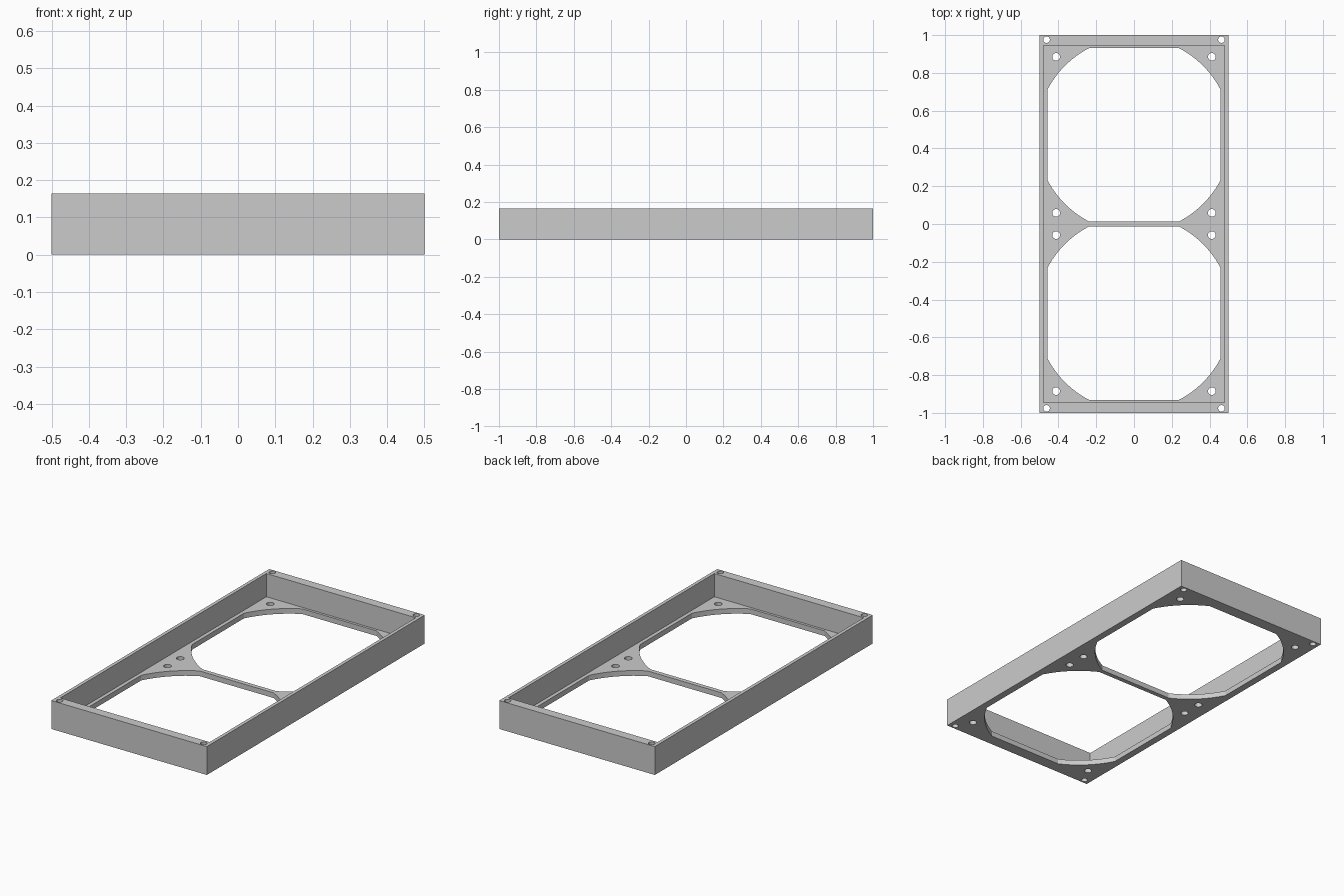
import bpy, bmesh
from math import pi, sin, cos, acos, sqrt

cube = bpy.data.objects.get("Cube")
if cube:
    bpy.data.objects.remove(cube, do_unlink=True)

HEIGHT, FLOOR = 0.165, 0.03
BAY_Y, BAY_HALF, BAY_RADIUS = 0.472, 0.459, 0.517

grey = bpy.data.materials.new("light_grey")
grey.use_nodes = True
COLOUR = (0.60, 0.60, 0.60, 1)
grey.diffuse_color = COLOUR
grey.node_tree.nodes["Principled BSDF"].inputs["Base Color"].default_value = COLOUR


def prism(bm, outline, z0, z1):
    """Extrude a counter-clockwise outline between two heights."""
    face = bm.faces.new([bm.verts.new((x, y, z0)) for x, y in outline])
    top = bmesh.ops.extrude_face_region(bm, geom=[face])["geom"]
    verts = [v for v in top if isinstance(v, bmesh.types.BMVert)]
    bmesh.ops.translate(bm, verts=verts, vec=(0, 0, z1 - z0))


def rectangle(hx, hy):
    return [(-hx, -hy), (hx, -hy), (hx, hy), (-hx, hy)]


def circle(cx, cy, r, n=24):
    return [(cx + r * cos(2 * pi * i / n), cy + r * sin(2 * pi * i / n)) for i in range(n)]


def bay(cy, steps=12):
    """Square opening whose corners are rounded by a larger circle."""
    start = acos(BAY_HALF / BAY_RADIUS)
    sweep = pi / 2 - 2 * start
    angles = [q * pi / 2 + start + sweep * i / steps for q in range(4) for i in range(steps + 1)]
    return [(BAY_RADIUS * cos(a), cy + BAY_RADIUS * sin(a)) for a in angles]


def make_object(name, prisms):
    bm = bmesh.new()
    for outline, z0, z1 in prisms:
        prism(bm, outline, z0, z1)
    bmesh.ops.recalc_face_normals(bm, faces=bm.faces[:])
    mesh = bpy.data.meshes.new(name)
    bm.to_mesh(mesh)
    bm.free()
    mesh.materials.append(grey)
    obj = bpy.data.objects.new(name, mesh)
    bpy.context.collection.objects.link(obj)
    return obj


# Tray body
frame = make_object("double_bay_frame", [(rectangle(0.5, 1.0), 0, HEIGHT)])

# Shallow cavity, leaving thin side walls and thicker end walls
cavity = make_object("cavity_cutter", [(rectangle(0.48, 0.946), FLOOR, HEIGHT + 0.1)])

# Two bays, their mounting holes and the corner screw holes
outlines = []
for sy in (-1, 1):
    outlines.append(bay(sy * BAY_Y))
    for sx in (-1, 1):
        outlines.append(circle(sx * 0.463, sy * 0.976, 0.0175))
        for dy in (-0.413, 0.413):
            outlines.append(circle(sx * 0.412, sy * BAY_Y + dy, 0.0205))
holes = make_object("hole_cutter", [(o, -0.1, HEIGHT + 0.1) for o in outlines])

# Cut the tray
bpy.ops.object.select_all(action="DESELECT")
bpy.context.view_layer.objects.active = frame
frame.select_set(True)
for cutter in (cavity, holes):
    cutter.hide_render = True
    mod = frame.modifiers.new(cutter.name, "BOOLEAN")
    mod.operation, mod.solver, mod.object = "DIFFERENCE", "EXACT", cutter
    bpy.ops.object.modifier_apply(modifier=mod.name)
    bpy.data.objects.remove(cutter, do_unlink=True)

bpy.ops.object.shade_smooth_by_angle(angle=0.5)
